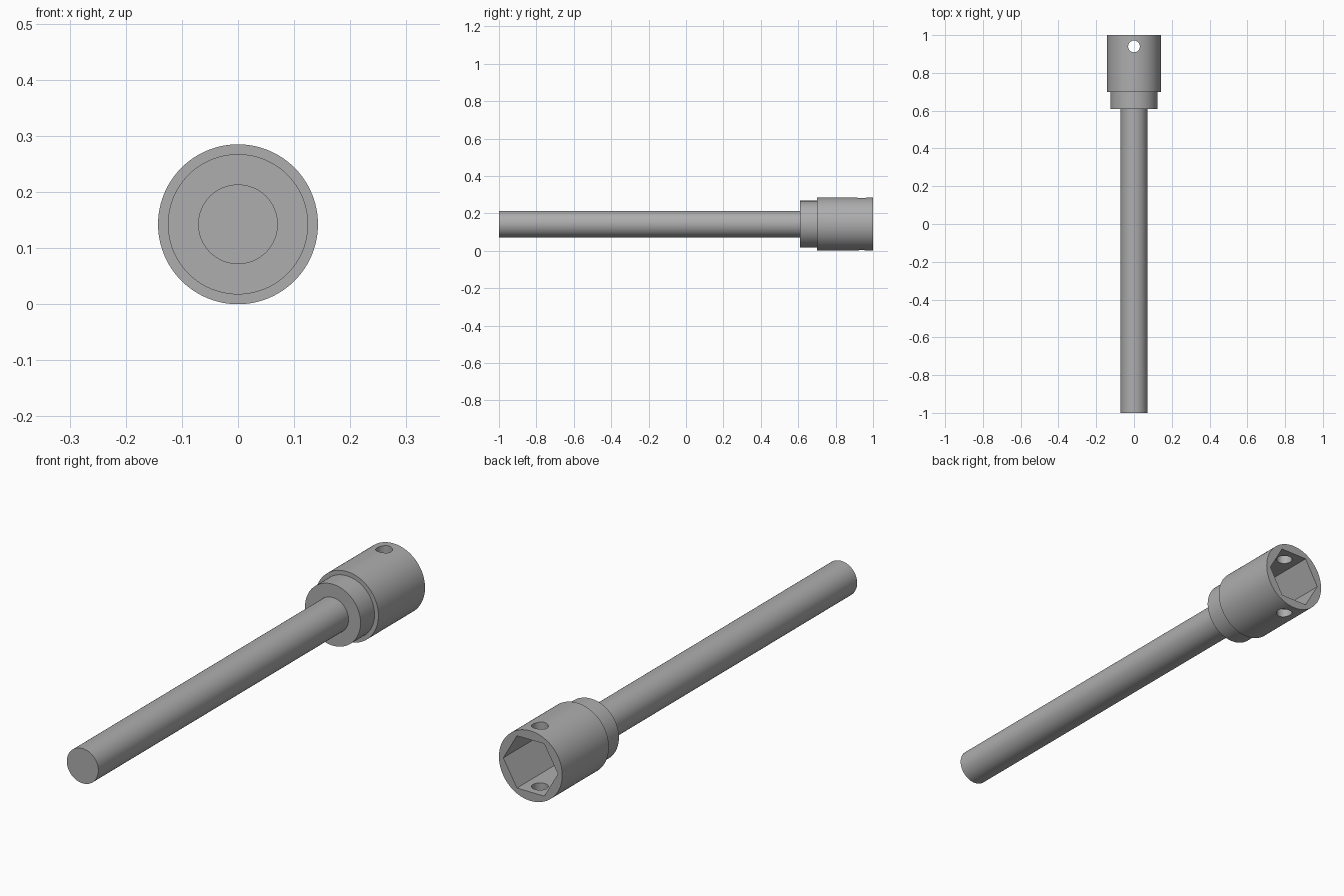
import bpy
import math

if "Cube" in bpy.data.objects:
    bpy.data.objects.remove(bpy.data.objects["Cube"], do_unlink=True)

AXIS_Z = 0.1425

steel = bpy.data.materials.new("grey steel")
steel.use_nodes = True
grey = (0.42, 0.42, 0.42, 1.0)
steel.diffuse_color = grey
steel.node_tree.nodes["Principled BSDF"].inputs["Base Color"].default_value = grey


def rod(name, radius, y0, y1, sides=96, turn=0.0):
    """Cylinder or prism lying along y on the tool's axis."""
    bpy.ops.mesh.primitive_cylinder_add(
        vertices=sides, radius=radius, depth=y1 - y0,
        location=(0, (y0 + y1) / 2, AXIS_Z), rotation=(math.pi / 2, turn, 0))
    ob = bpy.context.object
    ob.name = name
    ob.data.materials.append(steel)
    return ob


def cut(target, cutter):
    """Subtract the cutter from the target and discard it."""
    cutter.hide_render = True
    mod = target.modifiers.new("cut", 'BOOLEAN')
    mod.operation = 'DIFFERENCE'
    mod.solver = 'EXACT'
    mod.object = cutter
    bpy.context.view_layer.objects.active = target
    bpy.ops.object.modifier_apply(modifier=mod.name)
    bpy.data.objects.remove(cutter, do_unlink=True)


# Shaft, collar and socket body along one axis
shaft = rod("shaft", 0.071, -1.0, 0.65, 64)
collar = rod("collar", 0.125, 0.61, 0.703)
socket = rod("socket", 0.1425, 0.70, 1.0)

# Hexagonal recess with corners to the left and right, flats above and below
cut(socket, rod("hex_cutter", 0.123, 0.708, 1.1, 6, math.pi / 6))

# Pin hole straight through the upper and lower walls
bpy.ops.mesh.primitive_cylinder_add(
    vertices=40, radius=0.031, depth=0.5, location=(0, 0.94, AXIS_Z))
pin_cutter = bpy.context.object
pin_cutter.data.materials.append(steel)
cut(socket, pin_cutter)

# Smooth round walls with crisp edges
bpy.ops.object.select_all(action='DESELECT')
for part in (shaft, collar, socket):
    part.select_set(True)
bpy.context.view_layer.objects.active = socket
bpy.ops.object.shade_smooth_by_angle(angle=math.radians(30))
